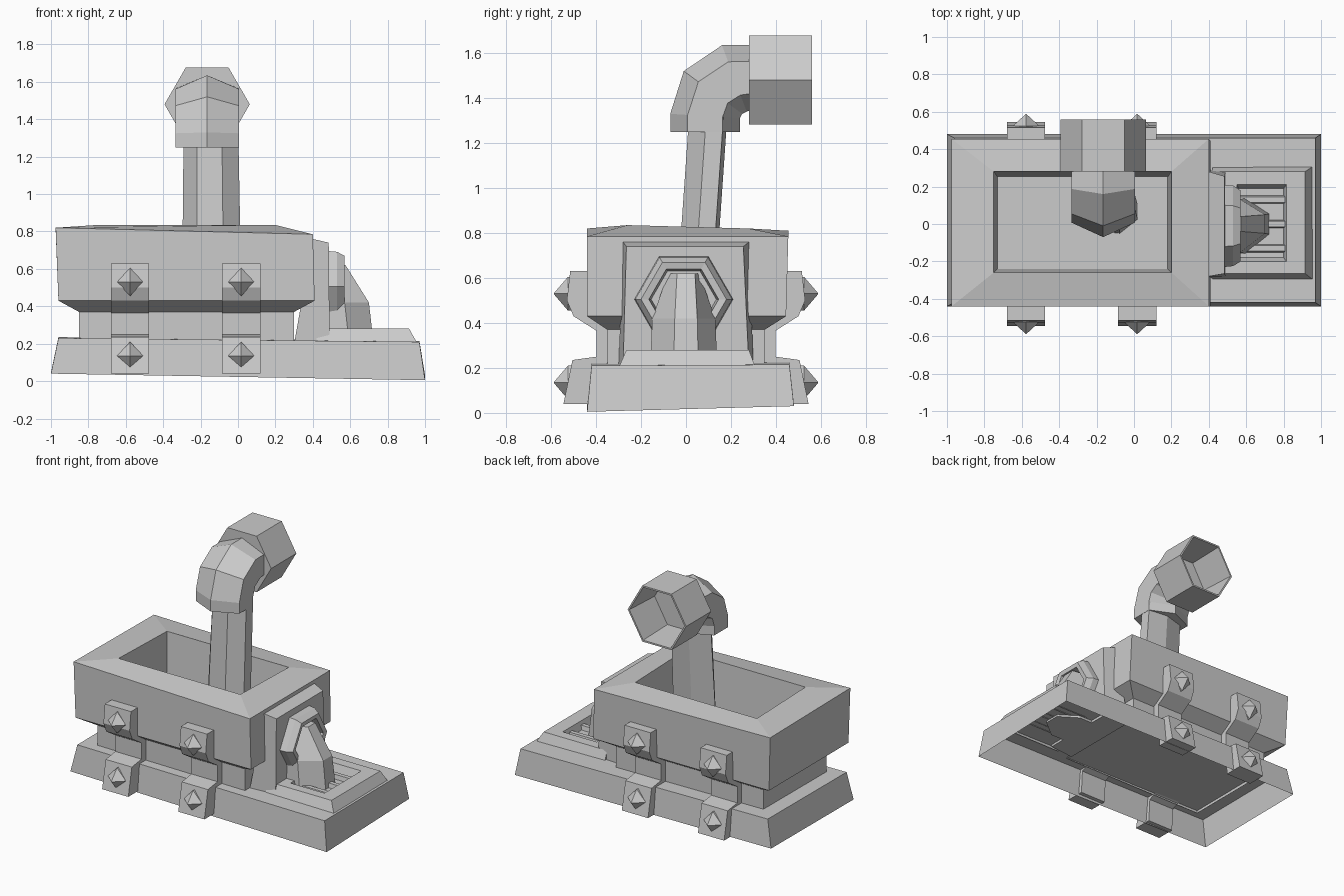
import bpy, bmesh, math

cube = bpy.data.objects.get("Cube")
if cube:
    bpy.data.objects.remove(cube)

stone = bpy.data.materials.new("grey_stone")
stone.use_nodes = True
GREY = (0.6, 0.6, 0.6, 1)
stone.diffuse_color = GREY
stone.node_tree.nodes["Principled BSDF"].inputs["Base Color"].default_value = GREY


def loft(name, rings, start=False, end=False, loop=False):
    """Skin equal-length rings of points, with optional end caps."""
    bm = bmesh.new()
    rows = [[bm.verts.new(p) for p in ring] for ring in rings]
    pairs = list(zip(rows, rows[1:]))
    if loop:
        pairs.append((rows[-1], rows[0]))
    for a, b in pairs:
        for i in range(len(a)):
            j = (i + 1) % len(a)
            bm.faces.new((a[i], a[j], b[j], b[i]))
    if start:
        bm.faces.new(rows[0][::-1])
    if end:
        bm.faces.new(rows[-1])
    bmesh.ops.recalc_face_normals(bm, faces=bm.faces)
    mesh = bpy.data.meshes.new(name)
    bm.to_mesh(mesh)
    bm.free()
    mesh.materials.append(stone)
    obj = bpy.data.objects.new(name, mesh)
    bpy.context.collection.objects.link(obj)
    return obj


def rect(x0, x1, y0, y1, z):
    """Rectangle ring; z is one height or one per corner."""
    zs = z if isinstance(z, tuple) else (z,) * 4
    corners = [(x0, y0), (x1, y0), (x1, y1), (x0, y1)]
    return [(x, y, h) for (x, y), h in zip(corners, zs)]


def hexagon(radius, x, y, z, along):
    """Hexagon ring facing the given axis, points to the sides."""
    ring = []
    for k in range(6):
        a = k * math.pi / 3
        u, v = radius * math.cos(a), radius * math.sin(a)
        ring.append((x + u, y, z + v) if along == "y" else (x, y + u, z + v))
    return ring


# Hollow sloping base, open underneath
loft("base", [rect(-1, 1, -.44, .48, (.04, .005, .03, .045)),
              rect(-.96, .97, -.42, .46, (.23, .21, .215, .235))], end=True)

# Basin: neck, flare, thick rim and hollow inside
loft("basin", [rect(-.85, .3, -.35, .35, .21),
               rect(-.85, .3, -.35, .35, .37),
               rect(-.96, .41, -.44, .445, .43),
               rect(-.975, .4, -.44, .455, (.82, .785, .785, .81)),
               rect(-.75, .2, -.26, .28, (.835, .835, .82, .82)),
               rect(-.73, .18, -.24, .25, .4)], end=True)

# Mouth panel on the end of the basin
loft("mouth_panel", [
    [(.3, -.3, .2), (.3, .3, .2), (.4, .28, .76), (.4, -.28, .76)],
    [(.49, -.28, .2), (.49, .28, .2), (.485, .255, .74), (.485, -.265, .74)],
], start=True, end=True)

# Hexagonal ring around the mouth
loft("mouth_ring", [hexagon(r, x, -.01, .505, "x") for r, x in
                    ((.22, .48), (.215, .53), (.19, .57), (.155, .565), (.145, .49))])

# Solid flow pouring from the mouth
loft("pour", [[(.46, -w - .01, z), (front - .13, -w - .01, z), (front, -tip, z),
               (front, tip, z), (front - .13, w - .01, z), (.46, w - .01, z)]
              for w, tip, front, z in
              ((.15, .055, .725, .2), (.14, .05, .70, .42), (.07, .04, .575, .62))],
     start=True, end=True)

# Raised tray frame with a recess
loft("tray", [rect(.42, .96, -.3, .31, .2),
              rect(.42, .915, -.265, .28, .28),
              rect(.55, .815, -.2, .21, .28),
              rect(.56, .80, -.18, .19, .225)], end=True)
for i, y in enumerate((-.13, 0, .13)):
    loft(f"grate_bar_{i + 1}", [rect(.55, .81, y - .025, y + .025, .21),
                                rect(.55, .81, y - .015, y + .015, .255)], end=True)

# Straps that follow the side profile, with pointed studs
STRAP = [(.40, .63), (.515, .63), (.53, .50), (.50, .43), (.398, .365), (.398, .25),
         (.505, .235), (.545, .04), (.41, .04), (.40, .2), (.33, .23), (.33, .37), (.40, .44)]
for side, label in ((-1, "front"), (1, "back")):
    for i, x in enumerate((-.577, .017)):
        loft(f"{label}_strap_{i + 1}",
             [[(x + dx, side * y, z) for y, z in STRAP] for dx in (-.102, .102)],
             start=True, end=True)
        for z, level in ((.53, "upper"), (.135, "lower")):
            base = [(x - .07, z), (x, z - .075), (x + .07, z), (x, z + .075)]
            loft(f"{label}_{level}_stud_{i + 1}",
                 [[(px, side * .505, pz) for px, pz in base],
                  [(px, side * .525, pz) for px, pz in base],
                  [(x + (px - x) * .02, side * .588, z + (pz - z) * .02) for px, pz in base]],
                 start=True, end=True)

# Slightly leaning flue
loft("flue", [[(cx + rx * u, cy + .085 * v, z) for u, v in
               ((-1, .5), (-.5, -.8), (.4, -1), (1, -.1), (1, .8), (0, 1))]
              for cx, rx, cy, z in ((-.14, .16, .035, .4), (-.145, .145, .105, 1.41))],
     start=True, end=True)

# Bent six-sided elbow, from outer and inner bend points
CX = -.165
bend = [((-.07, 1.25), (.24, 1.25)), ((-.07, 1.33), (.24, 1.31)),
        ((-.01, 1.52), (.25, 1.33)), ((.16, 1.635), (.27, 1.34)),
        ((.3, 1.635), (.3, 1.35))]
rings = []
for (oy, oz), (iy, iz) in bend:
    rings.append([(CX + dx, oy + (iy - oy) * t, oz + (iz - oz) * t) for dx, t in
                  ((0, 0), (.17, .25), (.17, .75), (0, 1), (-.17, .75), (-.17, .25))])
loft("elbow", rings, start=True)

# Hexagonal outlet, open at the back
loft("outlet", [hexagon(.228, CX, .28, 1.48, "y"),
                hexagon(.228, CX, .56, 1.48, "y"),
                hexagon(.215, CX, .56, 1.48, "y"),
                hexagon(.2, CX, .3, 1.48, "y")], start=True, end=True)
